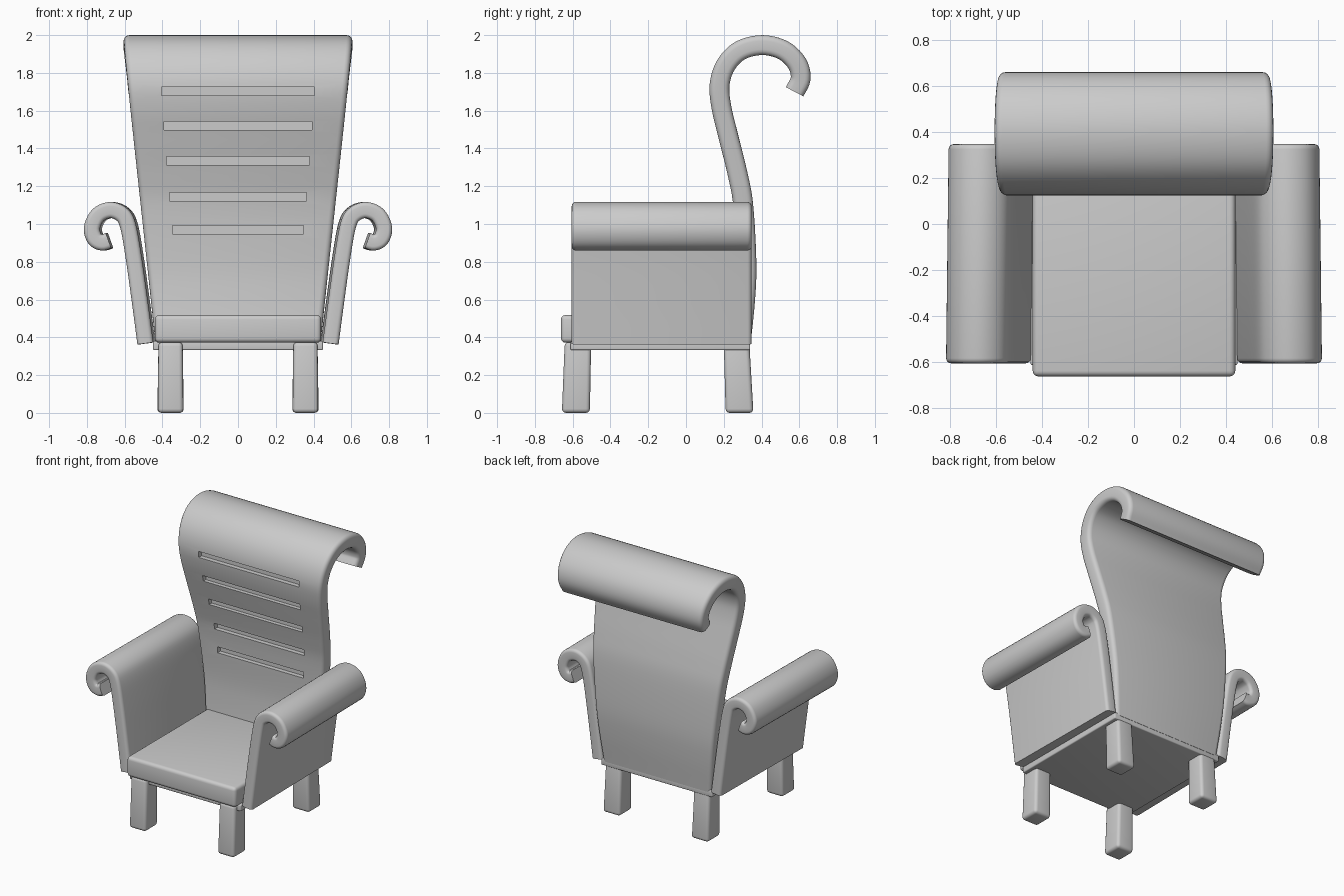
import bpy, bmesh, math
from mathutils import Vector

if "Cube" in bpy.data.objects:
    bpy.data.objects.remove(bpy.data.objects["Cube"])


def finish(bm, name, smooth=True):
    bmesh.ops.recalc_face_normals(bm, faces=bm.faces)
    me = bpy.data.meshes.new(name)
    bm.to_mesh(me)
    bm.free()
    ob = bpy.data.objects.new(name, me)
    bpy.context.collection.objects.link(ob)
    if smooth:
        smooth_shade(ob)
    return ob


def smooth_shade(ob):
    bpy.ops.object.select_all(action='DESELECT')
    bpy.context.view_layer.objects.active = ob
    ob.select_set(True)
    bpy.ops.object.shade_smooth_by_angle(angle=math.radians(35))


def spline(pts, n=5):
    # Catmull-Rom through the points
    p = [Vector(q) for q in pts]
    p = [2 * p[0] - p[1]] + p + [2 * p[-1] - p[-2]]
    out = []
    for i in range(1, len(p) - 2):
        a, b, c, d = p[i - 1:i + 3]
        for k in range(n):
            t = k / n
            out.append(0.5 * (2 * b + (c - a) * t + (2 * a - 5 * b + 4 * c - d) * t * t
                              + (3 * b - a - 3 * c + d) * t ** 3))
    return out + [p[-2]]


def scroll(name, path, thick, r, span, place):
    """Rounded slab following a 2D path; span(p) gives its two side limits."""
    bm = bmesh.new()
    rings = []
    for i, p in enumerate(path):
        t = (path[min(i + 1, len(path) - 1)] - path[max(i - 1, 0)]).normalized()
        nrm = Vector((-t.y, t.x))
        lo, hi = span(p)
        h = thick / 2
        ring = []
        corners = ((hi - r, h - r, 0), (lo + r, h - r, 90), (lo + r, r - h, 180), (hi - r, r - h, 270))
        for cw, cn, a0 in corners:
            for k in range(5):
                a = math.radians(a0 + k * 22.5)
                q = p + nrm * (cn + r * math.sin(a))
                ring.append(bm.verts.new(place(q.x, q.y, cw + r * math.cos(a))))
        rings.append(ring)
    m = len(rings[0])
    for a, b in zip(rings, rings[1:]):
        for k in range(m):
            bm.faces.new((a[k], a[(k + 1) % m], b[(k + 1) % m], b[k]))
    bm.faces.new(rings[0])
    bm.faces.new(rings[-1])
    return finish(bm, name)


def block(name, lo, hi, bevel, foot_shift=0.0, foot_grow=0.0):
    bm = bmesh.new()
    bmesh.ops.create_cube(bm, size=1)
    mid = [(a + b) / 2 for a, b in zip(lo, hi)]
    for v in bm.verts:
        low = v.co.z < 0
        v.co = Vector([mid[i] + v.co[i] * (hi[i] - lo[i] + (foot_grow if low and i < 2 else 0))
                       for i in range(3)])
        if low:
            v.co.y += foot_shift
    bmesh.ops.bevel(bm, geom=bm.edges[:], offset=bevel, segments=4, profile=0.5, affect='EDGES')
    return finish(bm, name)


# Backrest: widens upward and rolls over to the rear
back_path = spline([(.29, .37), (.313, .6), (.32, .8), (.303, 1.1), (.272, 1.27), (.225, 1.46),
                    (.187, 1.62), (.178, 1.74), (.213, 1.845), (.29, 1.92), (.405, 1.947),
                    (.515, 1.92), (.588, 1.85), (.607, 1.77), (.575, 1.70)])


def back_span(p):
    w = .44 + (p.y - .4) * .107
    return -w, w


back = scroll("backrest", back_path, .105, .03, back_span, lambda u, v, w: (w, u, v))

# Five shallow horizontal slots in the front of the backrest
bm = bmesh.new()
for z, w in ((.97, .348), (1.145, .363), (1.335, .378), (1.52, .393), (1.703, .405)):
    y = min(back_path[:40], key=lambda p: abs(p.y - z)).x - .0525
    for v in bmesh.ops.create_cube(bm, size=1)["verts"]:
        v.co = (v.co.x * 2 * w, y - .065 + v.co.y * .2, z + v.co.z * .045)
cutter = finish(bm, "slot_cutter", False)
cutter.hide_render = True
mod = back.modifiers.new("slots", 'BOOLEAN')
mod.operation = 'DIFFERENCE'
mod.solver = 'EXACT'
mod.object = cutter
bpy.context.view_layer.objects.active = back
bpy.ops.object.modifier_apply(modifier=mod.name)
bpy.data.objects.remove(cutter)
smooth_shade(back)

# Scrolled armrests, flaring slightly toward the front
arm_path = spline([(.48, .368), (.508, .58), (.543, .83), (.572, .99), (.604, 1.05), (.665, 1.074),
                   (.73, 1.048), (.763, .98), (.748, .922), (.71, .902), (.675, .912)])
for side, s in (("right", 1), ("left", -1)):
    scroll(side + "_armrest", arm_path, .085, .022, lambda p: (-.605, .347),
           lambda u, v, w, s=s: (s * (u + .005 - .012 * (w + .13)), w, v))

# Seat cushion and the frame under it
block("seat", (-.44, -.662, .372), (.44, .30, .518), .024)
block("seat_frame", (-.45, -.612, .332), (.45, .34, .38), .008)

# Legs, splayed a little forward and backward
for side, s in (("right", 1), ("left", -1)):
    x = .357 * s
    block(side + "_front_leg", (x - .064, -.642, 0), (x + .064, -.502, .375), .022, -.011, .008)
    block(side + "_rear_leg", (x - .064, .20, 0), (x + .064, .335, .375), .022, .016, .012)
